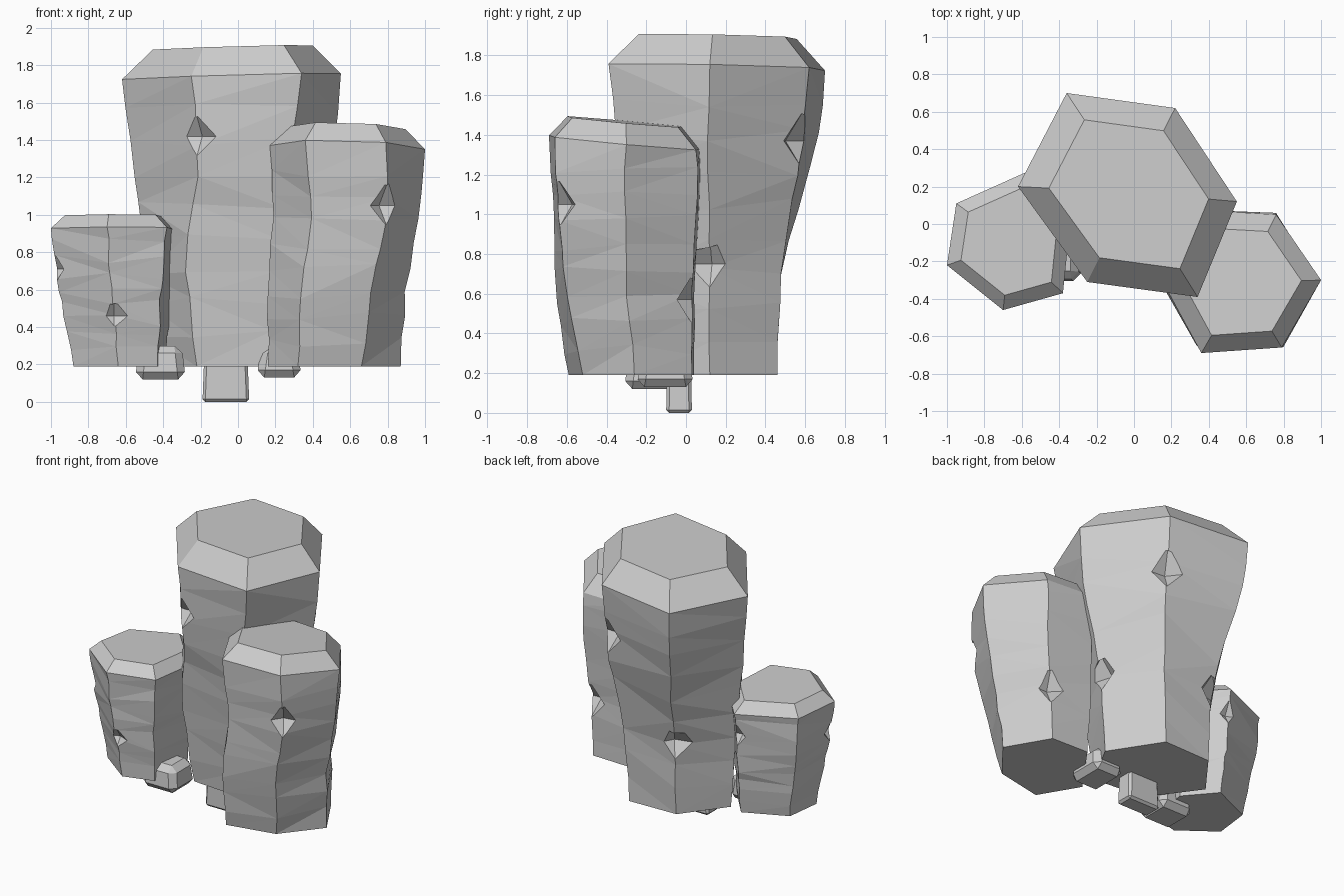
import bpy, bmesh, math, random
from mathutils import Matrix, Vector

random.seed(4)
if "Cube" in bpy.data.objects:
    bpy.data.objects.remove(bpy.data.objects["Cube"], do_unlink=True)

# Single stone colour
stone = bpy.data.materials.new("grey_stone")
stone.use_nodes = True
grey = (0.61, 0.61, 0.61, 1)
stone.diffuse_color = grey
bsdf = stone.node_tree.nodes["Principled BSDF"]
bsdf.inputs["Base Color"].default_value = grey
bsdf.inputs["Roughness"].default_value = 0.9


def make_object(name, bm):
    bmesh.ops.recalc_face_normals(bm, faces=bm.faces)
    mesh = bpy.data.meshes.new(name)
    bm.to_mesh(mesh)
    bm.free()
    mesh.materials.append(stone)
    obj = bpy.data.objects.new(name, mesh)
    bpy.context.collection.objects.link(obj)
    return obj


def corner(sections, i, z):
    """Position of column corner i at height z, between the given sections."""
    for (z0, low), (z1, high) in zip(sections, sections[1:]):
        if z <= z1:
            return Vector(low[i]).lerp(Vector(high[i]), (z - z0) / (z1 - z0))
    return Vector(sections[-1][1][i])


def column(name, centre, sections, cap, tilt, chips):
    """Six-sided column: stacked sections, sloped cap, chipped corners."""
    c, tilt = Vector(centre), Vector(tilt)
    base, shoulder = sections[0][0], sections[-1][0]
    bm = bmesh.new()
    rings = []
    steps = 9
    for k in range(steps + 1):
        level = base + (shoulder - base) * k / steps
        ring = []
        for i in range(6):
            p, z = corner(sections, i, level), level
            if 0 < k < steps:
                p += Vector((random.uniform(-1, 1), random.uniform(-1, 1))) * 0.006
                z += random.uniform(-0.03, 0.03)
            if k == steps:
                z += (p - c).dot(tilt)
            ring.append(bm.verts.new((*p, z)))
        rings.append(ring)
    cap_scale, cap_z = cap
    top = []
    for i in range(6):
        d = (corner(sections, i, shoulder) - c) * cap_scale
        top.append(bm.verts.new((*(c + d), cap_z + d.dot(tilt))))
    rings.append(top)
    for n, (low, high) in enumerate(zip(rings, rings[1:])):
        for i in range(6):
            j = (i + 1) % 6
            quad = (low[i], low[j], high[j], high[i])
            if n >= steps:
                bm.faces.new(quad)
            else:  # uneven split gives chiselled facets
                r = random.choice((0, 1))
                bm.faces.new((quad[r], quad[r + 1], quad[r + 2]))
                bm.faces.new((quad[r], quad[r + 2], quad[(r + 3) % 4]))
    bm.faces.new(rings[0][::-1])
    bm.faces.new(top)
    body = make_object(name, bm)

    # Diamond chips cut out of the corners
    cb = bmesh.new()
    for i, z, size in chips:
        p = corner(sections, i, z)
        angle = math.atan2(p.y - c.y, p.x - c.x)
        place = (Matrix.Translation((*p, z)) @ Matrix.Rotation(angle, 4, "Z")
                 @ Matrix.Diagonal((0.75 * size, 1.7 * size, 1.1 * size, 1)))
        bmesh.ops.create_uvsphere(cb, u_segments=4, v_segments=2, radius=1, matrix=place)
    cutter = make_object(name + "_cutter", cb)
    cutter.hide_render = True
    mod = body.modifiers.new("chips", "BOOLEAN")
    mod.operation, mod.object, mod.solver = "DIFFERENCE", cutter, "EXACT"
    graph = bpy.context.evaluated_depsgraph_get()
    body.data = bpy.data.meshes.new_from_object(body.evaluated_get(graph))
    body.modifiers.clear()
    bpy.data.objects.remove(cutter, do_unlink=True)


def pebble(name, low, high, taper, bevel):
    """Chamfered block between two corners, narrowed towards its top."""
    low, high = Vector(low), Vector(high)
    mid, size = (low + high) / 2, high - low
    bm = bmesh.new()
    bmesh.ops.create_cube(bm, size=1)
    for v in bm.verts:
        if v.co.z > 0:
            v.co.x *= taper
            v.co.y *= taper
        v.co = mid + Vector(a * b for a, b in zip(v.co, size))
    bmesh.ops.bevel(bm, geom=list(bm.edges), offset=bevel, segments=1,
                    affect="EDGES", profile=0.5)
    make_object(name, bm)


# Tall central column
column("tall_column", (-0.01, 0.17), [
    (0.19, [(0.34, 0.12), (0.12, 0.46), (-0.24, 0.45), (-0.46, 0.16), (-0.22, -0.17), (0.17, -0.2)]),
    (0.75, [(0.37, 0.12), (0.15, 0.48), (-0.25, 0.48), (-0.49, 0.14), (-0.28, -0.22), (0.2, -0.26)]),
    (1.05, [(0.44, 0.12), (0.19, 0.53), (-0.28, 0.56), (-0.53, 0.15), (-0.24, -0.26), (0.24, -0.3)]),
    (1.3, [(0.5, 0.11), (0.21, 0.58), (-0.33, 0.66), (-0.56, 0.16), (-0.21, -0.31), (0.28, -0.34)]),
    (1.74, [(0.55, 0.12), (0.22, 0.62), (-0.36, 0.7), (-0.62, 0.2), (-0.25, -0.31), (0.34, -0.39)])],
    (0.73, 1.895), (0.025, -0.015),
    [(0, 0.75, 0.11), (1, 1.37, 0.13), (2, 0.69, 0.11), (4, 1.42, 0.1)])

# Middle-height column on the left
column("middle_column", (0.58, -0.31), [
    (0.19, [(0.87, -0.26), (0.7, 0.03), (0.42, 0.04), (0.16, -0.32), (0.32, -0.59), (0.66, -0.52)]),
    (0.62, [(0.9, -0.3), (0.72, 0.03), (0.39, 0.04), (0.16, -0.34), (0.34, -0.66), (0.72, -0.61)]),
    (1.03, [(0.98, -0.31), (0.76, 0.06), (0.4, 0.07), (0.19, -0.34), (0.4, -0.67), (0.8, -0.64)]),
    (1.36, [(1.0, -0.3), (0.76, 0.05), (0.4, 0.07), (0.17, -0.34), (0.36, -0.69), (0.79, -0.66)])],
    (0.75, 1.465), (-0.02, -0.09),
    [(5, 1.05, 0.11), (1, 0.57, 0.11)])

# Short column on the right
column("short_column", (-0.66, -0.1), [
    (0.19, [(-0.39, -0.01), (-0.56, 0.19), (-0.85, 0.06), (-0.88, -0.19), (-0.64, -0.37), (-0.43, -0.31)]),
    (0.64, [(-0.36, 0), (-0.57, 0.25), (-0.92, 0.1), (-0.97, -0.21), (-0.68, -0.43), (-0.41, -0.35)]),
    (0.925, [(-0.34, 0.02), (-0.57, 0.28), (-0.95, 0.11), (-1.0, -0.22), (-0.7, -0.46), (-0.38, -0.37)])],
    (0.78, 0.995), (0, -0.03),
    [(3, 0.71, 0.07), (4, 0.46, 0.07), (1, 0.75, 0.08)])

# Small stones around the foot
pebble("centre_stone", (-0.19, -0.1, 0), (0.06, 0.03, 0.26), 0.92, 0.015)
pebble("right_stone", (-0.55, -0.31, 0.12), (-0.28, -0.05, 0.3), 0.85, 0.04)
pebble("left_stone", (0.1, -0.25, 0.13), (0.34, 0.04, 0.3), 0.8, 0.04)
